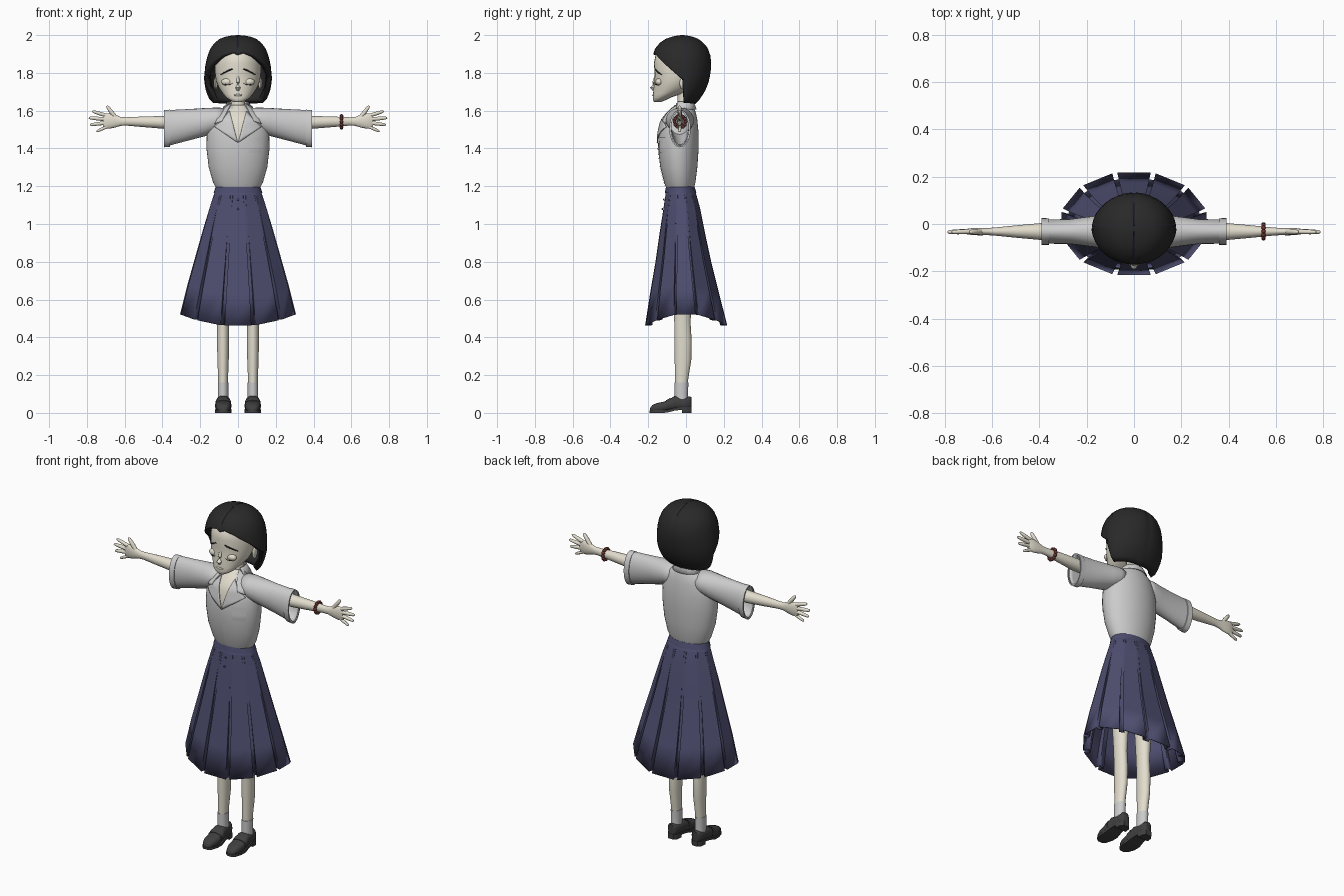
import bpy, bmesh, math
from mathutils import Vector

def material(name, r, g, b):
    m = bpy.data.materials.new(name)
    m.diffuse_color = (r, g, b, 1)
    return m

SKIN = material("skin", .76, .72, .61)
HAIR = material("hair", .022, .022, .022)
CLOTH = material("navy", .075, .075, .16)
LEATHER = material("leather", .05, .05, .05)
BEAD = material("bead", .14, .035, .028)

def finish(bm, name, mat=None, mirror=False, thick=0, angle=40):
    bmesh.ops.recalc_face_normals(bm, faces=bm.faces)
    me = bpy.data.meshes.new(name)
    bm.to_mesh(me)
    bm.free()
    ob = bpy.data.objects.new(name, me)
    bpy.context.collection.objects.link(ob)
    if mat:
        me.materials.append(mat)
    bpy.ops.object.select_all(action='DESELECT')
    ob.select_set(True)
    bpy.context.view_layer.objects.active = ob
    bpy.ops.object.shade_smooth_by_angle(angle=math.radians(angle))
    if thick:
        s = ob.modifiers.new("thickness", 'SOLIDIFY')
        s.thickness, s.offset = thick, -1
    if mirror:
        ob.modifiers.new("mirror", 'MIRROR')
    return ob

def loft(name, rings, mat=None, caps=(True, True), closed=True, **kw):
    bm = bmesh.new()
    vs = [[bm.verts.new(p) for p in r] for r in rings]
    n = len(rings[0])
    for a, b in zip(vs, vs[1:]):
        for i in range(n if closed else n - 1):
            j = (i + 1) % n
            bm.faces.new((a[i], a[j], b[j], b[i]))
    for on, r in zip(caps, (vs[0], vs[-1])):
        if on and closed:
            bm.faces.new(r)
    return finish(bm, name, mat, **kw)

def turn(n):
    return [math.tau * i / n for i in range(n)]

def ring_z(z, rx, yf, yb, x0=0, n=32):
    c, r = (yf + yb) / 2, (yb - yf) / 2
    return [(x0 + rx * math.sin(a), c - r * math.cos(a), z) for a in turn(n)]

def ring_x(x, cz, hz, hy, cy=-.032, n=24):
    return [(x, cy + hy * math.cos(a), cz + hz * math.sin(a)) for a in turn(n)]

def tube(name, pts, radii, mat, n=10, **kw):
    pts, rings = [Vector(p) for p in pts], []
    for i, p in enumerate(pts):
        d = pts[min(i + 1, len(pts) - 1)] - pts[max(i - 1, 0)]
        q = d.to_track_quat('Z', 'Y')
        rings.append([p + q @ Vector((radii[i] * math.cos(a), radii[i] * math.sin(a), 0)) for a in turn(n)])
    return loft(name, rings, mat, **kw)

def ball(name, loc, scale, mat, **kw):
    bm = bmesh.new()
    bmesh.ops.create_uvsphere(bm, u_segments=16, v_segments=10, radius=1)
    for v in bm.verts:
        v.co = Vector(loc) + Vector([v.co[i] * scale[i] for i in range(3)])
    return finish(bm, name, mat, **kw)

def lookup(tab, z):
    z = min(max(z, tab[0][0]), tab[-1][0])
    for a, b in zip(tab, tab[1:]):
        if z <= b[0]:
            t = (z - a[0]) / (b[0] - a[0])
            return [p + (q - p) * t for p, q in zip(a[1:], b[1:])]

# head: z, half width, front y, back y
HEAD = [(1.645, .02, -.168, -.135), (1.655, .042, -.174, -.11), (1.67, .063, -.175, -.08), (1.69, .08, -.174, -.02),
        (1.72, .101, -.172, .04), (1.76, .117, -.167, .07), (1.80, .122, -.166, .09), (1.85, .122, -.17, .1),
        (1.90, .11, -.16, .09), (1.94, .08, -.12, .06), (1.96, .04, -.07, .03)]
loft("head", [ring_z(*r) for r in HEAD], SKIN, angle=60)
loft("neck", [ring_z(1.52, .06, -.07, .03), ring_z(1.6, .042, -.05, .03), ring_z(1.65, .036, -.045, .028),
              ring_z(1.73, .038, -.045, .035)], SKIN)
tube("nose", [(0, -.16, 1.785), (0, -.17, 1.75), (0, -.177, 1.722), (0, -.17, 1.708)], [.006, .009, .014, .007], SKIN)
ball("lips", (0, -.172, 1.682), (.022, .007, .006), SKIN)
ball("eyelid", (.056, -.142, 1.752), (.032, .02, .02), SKIN, mirror=True)
ball("ear", (.118, -.012, 1.745), (.01, .022, .034), SKIN, mirror=True)
tube("eyelash", [(.028, -.163, 1.747), (.045, -.163, 1.738), (.065, -.158, 1.738), (.087, -.14, 1.75)],
     [.001, .002, .002, .001], HAIR, mirror=True)
tube("eyebrow", [(.028, -.164, 1.822), (.045, -.161, 1.815), (.07, -.148, 1.803), (.092, -.128, 1.79)],
     [.003, .004, .004, .002], HAIR, mirror=True)

# bob hair: outer shell whose lower edge depends on the direction (0 = front)
BOB = [(1.635, .125, -.1, .045), (1.66, .152, -.13, .072), (1.70, .17, -.15, .1), (1.76, .181, -.17, .124),
       (1.84, .173, -.178, .135), (1.89, .162, -.178, .13), (1.93, .146, -.163, .116), (1.96, .123, -.138, .094),
       (1.98, .097, -.108, .066), (1.99, .072, -.08, .04), (1.997, .04, -.05, .01), (2.0, .005, -.025, -.015)]
EDGE = [(0, 1.90), (10, 1.91), (30, 1.893), (45, 1.865), (60, 1.835), (90, 1.765), (96, 1.64), (180, 1.638)]
half = [0, 4, 10, 20, 30, 40, 50, 60, 70, 80, 90, 96] + list(range(106, 176, 10)) + [176]
angles = half + [180] + [-a for a in reversed(half[1:])]

def hair_ring(u):
    ring = []
    for a in angles:
        z = 2 - (2 - lookup(EDGE, abs(a))[0]) * u
        rx, yf, yb = lookup(BOB, z)
        c, s = math.cos(math.radians(a)), math.sin(math.radians(a))
        k = .975 if a in (0, 180) else 1      # parting groove
        ring.append((rx * s, -.02 - k * c * ((-.02 - yf) if c > 0 else (yb + .02)), z - (1 - k) * .15))
    return ring

loft("bob_hair", [hair_ring(u) for u in (.0005, .008, .025, .05, .09, .14, .2, .3, .4, .5, .6, .7, .8, .87, .94, 1)],
     HAIR, caps=(True, False), thick=.028, angle=50)

# shirt body: z, half width, front y, back y
TORSO = [(1.185, .113, -.102, .04), (1.22, .132, -.116, .05), (1.3, .155, -.136, .06), (1.4, .167, -.148, .067),
         (1.48, .165, -.145, .067), (1.55, .15, -.13, .06), (1.59, .12, -.1, .052), (1.615, .078, -.075, .042),
         (1.63, .05, -.055, .035)]
loft("shirt_body", [ring_z(*r, n=40) for r in TORSO], angle=60)

def chest_patch(name, corners, off, mat=None, n=8, **kw):
    # bilinear patch given in x,z and laid on the front of the shirt
    rows = []
    p, q, r, s = [Vector(c) for c in corners]
    for i in range(n + 1):
        row = []
        for j in range(n + 1):
            x, z = p.lerp(q, j / n).lerp(s.lerp(r, j / n), i / n)
            rx, yf, yb = lookup(TORSO, z)
            row.append((x, (yf + yb) / 2 - (yb - yf) / 2 * math.sqrt(max(.04, 1 - (x / rx) ** 2)) - off, z))
        rows.append(row)
    return loft(name, rows, mat, closed=False, **kw)

chest_patch("open_neckline", [(-.05, 1.63), (.05, 1.63), (.003, 1.435), (-.003, 1.435)], .003, SKIN)
chest_patch("lapel", [(.045, 1.60), (.092, 1.545), (.125, 1.515), (.001, 1.43)], .008, mirror=True, thick=.005)
chest_patch("collar_point", [(.036, 1.64), (.075, 1.625), (.125, 1.53), (.085, 1.545)], .012, mirror=True, thick=.005)
chest_patch("pocket", [(.06, 1.455), (.13, 1.455), (.128, 1.375), (.062, 1.375)], .003)
chest_patch("pocket_flap", [(.058, 1.458), (.132, 1.458), (.132, 1.437), (.058, 1.437)], .006)
chest_patch("placket", [(-.002, 1.44), (.016, 1.44), (.016, 1.2), (-.002, 1.2)], .003)

# collar around the back of the neck
def collar_ring(z, rx, front, back):
    out = []
    for i in range(25):
        a = math.radians(-115 + 230 * i / 24)
        c = math.cos(a)
        out.append((rx * math.sin(a), -.01 + c * (back if c > 0 else front), z))
    return out
loft("back_collar", [collar_ring(1.618, .05, .09, .045), collar_ring(1.648, .05, .08, .045),
                     collar_ring(1.645, .056, .085, .052), collar_ring(1.608, .084, .1, .066)],
     closed=False, thick=.004)

# sleeves with turned cuffs
loft("sleeve", [ring_x(*r) for r in ((.07, 1.555, .06, .07), (.12, 1.55, .066, .074), (.17, 1.54, .074, .066),
     (.27, 1.524, .084, .053), (.365, 1.509, .094, .051), (.388, 1.508, .095, .051))],
     caps=(False, False), thick=.006, mirror=True)
loft("sleeve_cuff", [ring_x(*r) for r in ((.36, 1.509, .094, .051), (.36, 1.507, .098, .056), (.392, 1.505, .099, .057),
     (.392, 1.506, .093, .05))], caps=(False, False), mirror=True)

# arms and hands
loft("arm", [ring_x(*r) for r in ((.2, 1.545, .038, .037), (.39, 1.538, .034, .036), (.5, 1.541, .028, .026),
     (.59, 1.543, .022, .017), (.62, 1.543, .023, .015), (.65, 1.545, .034, .016), (.68, 1.545, .04, .015),
     (.705, 1.545, .04, .012), (.715, 1.545, .034, .008))], SKIN, mirror=True, angle=60)
for name, root, tip, r in (("index_finger", (.70, 1.575), (.772, 1.597), .0105),
                           ("middle_finger", (.705, 1.555), (.79, 1.562), .011),
                           ("ring_finger", (.705, 1.535), (.783, 1.525), .0105),
                           ("little_finger", (.69, 1.517), (.75, 1.489), .009),
                           ("thumb", (.645, 1.56), (.695, 1.625), .012)):
    a, b = Vector((root[0], -.032, root[1])), Vector((tip[0], -.034, tip[1]))
    tube(name, [a, a.lerp(b, .5), a.lerp(b, .9), b], [r, r * .95, r * .75, r * .3], SKIN, mirror=True, angle=60)

# beaded bracelet on one wrist
for i, a in enumerate(turn(12)):
    ball(f"bracelet_bead_{i}", (.548, -.031 + .029 * math.cos(a), 1.541 + .031 * math.sin(a)), (.0095,) * 3, BEAD)

# pleated skirt: z, half width, front y, back y, pleat depth
SKIRT = [(.46, .315, -.222, .224, .03), (.63, .275, -.195, .18, .023), (.8, .23, -.165, .137, .013),
         (.95, .19, -.143, .104, .005), (1.08, .153, -.122, .078, .001), (1.15, .131, -.111, .058, 0),
         (1.195, .116, -.104, .043, 0)]

def skirt_ring(z, rx, yf, yb, depth):
    c, r = (yf + yb) / 2, (yb - yf) / 2
    ring = []
    for k in range(12):
        for off, d in ((-12.5, 0), (-11.5, depth), (11.5, depth), (12.5, 0)):
            # outer panel edges overhang the narrow recessed folds
            ang = off if d == 0 and depth == 0 else (math.copysign(13, off) if off in (-11.5, 11.5) else off)
            a = math.radians(30 * k + (ang if d else off))
            t = depth - d
            ring.append(((rx - t) * math.sin(a), c - (r - t) * math.cos(a),
                         z + .065 * math.sin(a) ** 2 * (1.195 - z) / .735))
    return ring
loft("pleated_skirt", [skirt_ring(*r) for r in SKIRT], CLOTH, caps=(False, False), thick=.006, angle=15)
loft("waistband", [ring_z(1.165, .129, -.112, .055), ring_z(1.198, .118, -.106, .045), ring_z(1.198, .108, -.098, .037)],
     CLOTH, caps=(False, False))
for z, y in ((1.13, -.117), (1.08, -.125)):
    ball("skirt_button", (0, y, z), (.006, .004, .006), CLOTH)

# legs and ankle socks
loft("leg", [ring_z(*r, x0=.079, n=24) for r in ((.07, .025, -.056, .006), (.18, .026, -.058, .012), (.28, .03, -.06, .028),
     (.38, .032, -.061, .03), (.48, .031, -.062, .024), (.6, .037, -.068, .03), (.8, .05, -.075, .04), (.95, .058, -.085, .05))],
     SKIN, mirror=True)
loft("sock", [ring_z(*r, x0=.079, n=24) for r in ((.06, .028, -.06, .012), (.1, .028, -.06, .01), (.16, .028, -.061, .013),
     (.16, .025, -.057, .009))], mirror=True, caps=(True, False))

# loafers: y, half width, bottom z, top z
def ring_y(y, w, lo, hi, n=20):
    c, h = (lo + hi) / 2, (hi - lo) / 2
    pw = lambda v: math.copysign(abs(v) ** .75, v)
    return [(.078 + w * pw(math.cos(a)), y, c + h * pw(math.sin(a))) for a in turn(n)]
loft("shoe_upper", [ring_y(*r) for r in ((-.19, .014, .006, .026), (-.178, .028, .004, .042), (-.15, .039, .004, .053),
     (-.115, .042, .005, .06), (-.085, .041, .01, .073), (-.06, .038, .015, .09), (-.03, .034, .018, .084),
     (.0, .032, .02, .082), (.018, .028, .02, .088), (.028, .018, .022, .084))], LEATHER, mirror=True, angle=50)
SOLE = [(-.192, .014, .0, .012), (-.178, .031, .0, .014), (-.14, .043, .0, .014), (-.1, .044, .001, .016),
        (-.06, .039, .012, .026), (-.022, .035, .016, .03), (-.02, .035, 0, .03), (.012, .032, 0, .03), (.03, .018, 0, .03)]
loft("shoe_sole", [[(.078 + w * i, y, z) for i, z in ((-1, lo), (1, lo), (1, hi), (-1, hi))] for y, w, lo, hi in SOLE],
     LEATHER, mirror=True)
loft("shoe_strap", [ring_y(*r) for r in ((-.105, .0435, .008, .067), (-.082, .0425, .012, .08))], LEATHER, mirror=True)
